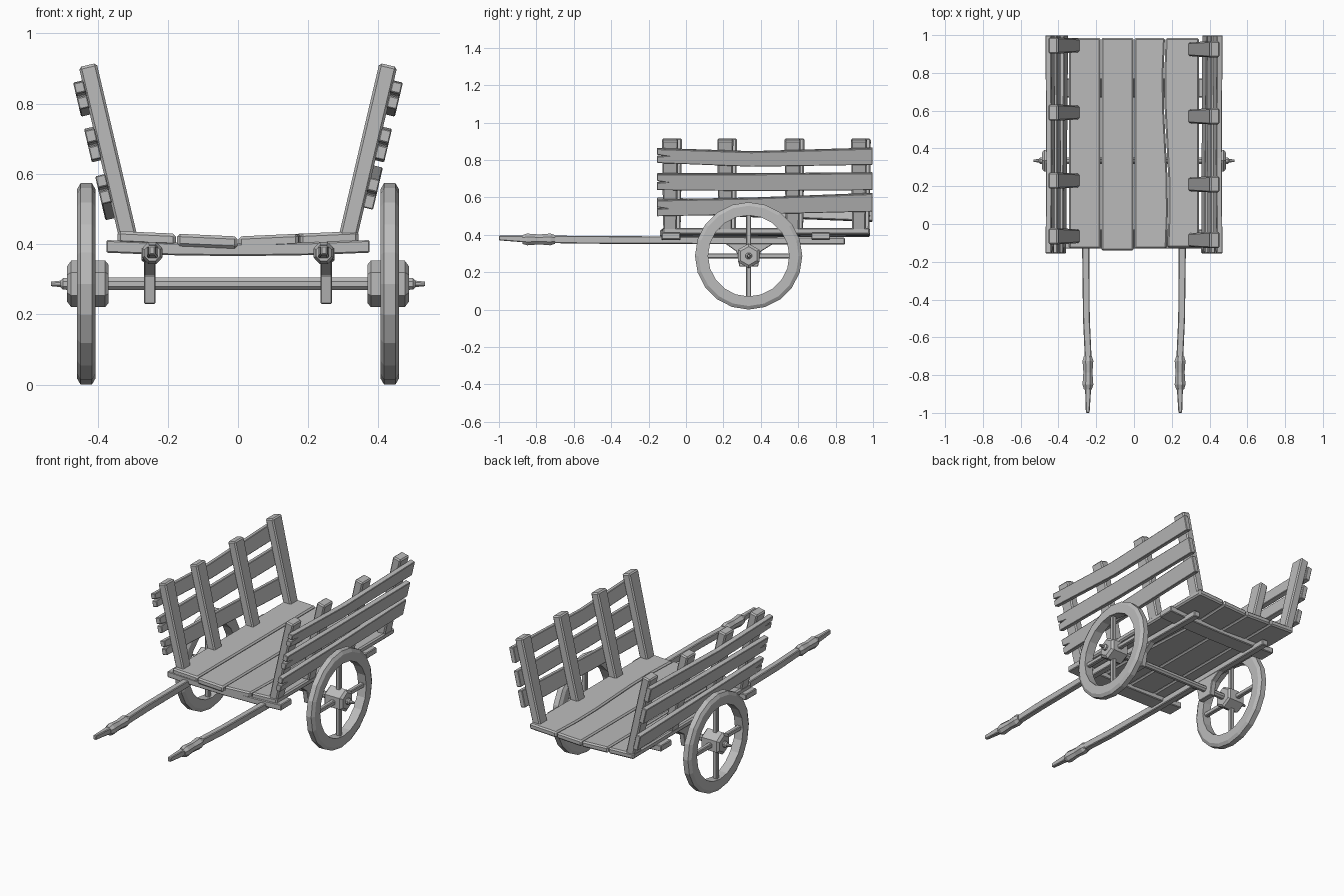
import bpy, bmesh, math
from mathutils import Vector

cube = bpy.data.objects.get("Cube")
if cube:
    bpy.data.objects.remove(cube)

wood = bpy.data.materials.new("grey_wood")
wood.use_nodes = True
GREY = (0.5, 0.5, 0.5, 1)
wood.diffuse_color = GREY
wood.node_tree.nodes["Principled BSDF"].inputs["Base Color"].default_value = GREY


def loft(name, rings, bevel=0.0, closed=False):
    """Skin a list of equal point rings; cap the ends unless closed."""
    bm = bmesh.new()
    vs = [[bm.verts.new(p) for p in ring] for ring in rings]
    n = len(rings[0])
    pairs = list(zip(vs, vs[1:])) + ([(vs[-1], vs[0])] if closed else [])
    for a, b in pairs:
        for i in range(n):
            j = (i + 1) % n
            bm.faces.new((a[i], a[j], b[j], b[i]))
    if not closed:
        bm.faces.new(vs[0])
        bm.faces.new(vs[-1])
    bmesh.ops.recalc_face_normals(bm, faces=bm.faces)
    mesh = bpy.data.meshes.new(name)
    bm.to_mesh(mesh)
    bm.free()
    mesh.materials.append(wood)
    ob = bpy.data.objects.new(name, mesh)
    bpy.context.collection.objects.link(ob)
    if bevel:
        mod = ob.modifiers.new("worn_edges", 'BEVEL')
        mod.width = bevel
        mod.segments = 1
        mod.limit_method = 'ANGLE'
    return ob


def box(name, lo, hi, bevel=0.004):
    (x0, y0, z0), (x1, y1, z1) = lo, hi
    return loft(name, [[(x0, y, z0), (x1, y, z0), (x1, y, z1), (x0, y, z1)]
                       for y in (y0, y1)], bevel)


def turned(name, profile, segs, closed=False, turn=0.0):
    """Revolve (x, radius) pairs about the axle line."""
    rings = []
    for x, r in profile:
        angles = [turn + math.tau * i / segs for i in range(segs)]
        rings.append([(x, AXLE_Y + r * math.cos(a), AXLE_Z + r * math.sin(a))
                      for a in angles])
    return loft(name, rings, closed=closed)


AXLE_Y, AXLE_Z = 0.335, 0.287

# Deck planks, dished toward the middle, with slightly wavy seams
seams = [-0.345, -0.175, 0.0, 0.17, 0.345]
fronts = [-0.13, -0.14, -0.13, -0.125]


def seam_x(i, y):
    return seams[i] + (0.012 * math.sin(5 * y + 1) if i == 3 else 0)


for i, front in enumerate(fronts):
    rings = []
    for k in range(7):
        y = front + (0.985 - front) * k / 6
        a, b = seam_x(i, y) + 0.002, seam_x(i + 1, y) - 0.002
        za, zb = 0.422 + 0.045 * abs(a), 0.422 + 0.045 * abs(b)
        rings.append([(a, y, za - 0.035), (b, y, zb - 0.035), (b, y, zb), (a, y, za)])
    loft(f"deck_plank_{i + 1}", rings, 0.008)

# Cross bearers under the deck, sagging in the middle
for name, y0, y1 in (("front_bearer", -0.13, -0.03), ("rear_bearer", 0.67, 0.77)):
    rings = []
    for x in (-0.375, -0.2, 0, 0.2, 0.375):
        z = 0.366 + 0.07 * x * x
        rings.append([(x, y0, z), (x, y1, z), (x, y1, z + 0.036), (x, y0, z + 0.036)])
    loft(name, rings, 0.004)

# Side frame geometry: sloping posts with slats on their outer faces
UP = Vector((0.235, 0, 1)).normalized()
OUT = Vector((UP.z, 0, -UP.x))


def frame_point(side, y, z, offset):
    p = Vector((0.315 + 0.235 * (z - 0.43), y, z)) + OUT * offset
    return (side * p.x, p.y, p.z)


for side, label in ((1, "left"), (-1, "right")):
    # Posts
    shift = -0.01 if side > 0 else 0.01
    for i, y in enumerate((-0.075, 0.22, 0.58, 0.935)):
        rings = []
        for z, half in ((0.415, 0.036), (0.66, 0.04), (0.91, 0.043)):
            rings.append([frame_point(side, y + shift + dy * half, z, off)
                          for dy, off in ((-1, -0.026), (1, -0.026), (1, 0.026), (-1, 0.026))])
        loft(f"{label}_post_{i + 1}", rings, 0.007)

    # Slats: (bottom, top) heights at front, middle and rear
    low = [(0.51, 0.595), (0.52, 0.605), (0.535, 0.63)]
    if side < 0:
        low = [(0.525, 0.605), (0.505, 0.59), (0.48, 0.57)]
    slats = {
        "lower": low,
        "middle": [(0.65, 0.735), (0.645, 0.735), (0.65, 0.74)],
        "upper": [(0.795, 0.87), (0.775, 0.853), (0.785, 0.872)],
    }
    for level, heights in slats.items():
        ys = (-0.155, 0.35, 0.998)
        outline = [(y, h[0]) for y, h in zip(ys, heights)]
        outline += [(y, h[1]) for y, h in reversed(list(zip(ys, heights)))]
        # Split in the front end of the board
        mid = sum(heights[0]) / 2
        outline += [(-0.155, mid + 0.007), (-0.11, mid), (-0.155, mid - 0.004)]
        loft(f"{label}_{level}_slat",
             [[frame_point(side, y, z, off) for y, z in outline] for off in (0.022, 0.052)],
             0.003)

    # Pull shaft: (y, x, z, half width, half height)
    path = [(-1.0, 0.245, 0.383, 0.010, 0.013), (-0.87, 0.243, 0.378, 0.016, 0.018),
            (-0.7, 0.243, 0.375, 0.018, 0.020), (-0.5, 0.252, 0.373, 0.018, 0.021),
            (-0.1, 0.256, 0.371, 0.019, 0.020), (0.85, 0.25, 0.366, 0.020, 0.018)]
    loft(f"{label}_shaft",
         [[(side * (x + sx * w), y, z + sz * h)
           for sx, sz in ((-1, -1), (1, -1), (1, 1), (-1, 1))]
          for y, x, z, w, h in path], 0.004)

    # Hand grip, waisted in the middle
    loft(f"{label}_grip",
         [[(side * 0.244 + r * math.cos(a), y, 0.375 + 1.1 * r * math.sin(a))
           for a in [math.pi / 8 + math.pi / 4 * i for i in range(8)]]
          for y, r in ((-0.875, 0.023), (-0.85, 0.031), (-0.785, 0.026),
                       (-0.725, 0.031), (-0.7, 0.023))])

    # Axle bracket
    bracket = [(0.2, 0.36), (0.48, 0.36), (0.4, 0.31), (0.385, 0.23),
               (0.285, 0.23), (0.27, 0.31)]
    loft(f"{label}_axle_bracket",
         [[(side * x, y, z) for y, z in bracket] for x in (0.235, 0.268)], 0.003)

    # Wheel: rim, hub and four spokes
    wx = side * 0.432
    turned(f"{label}_wheel_rim",
           [(wx + dx, r) for dx, r in ((-0.027, 0.217), (-0.027, 0.268), (-0.016, 0.287),
                                       (0.016, 0.287), (0.027, 0.268), (0.027, 0.217))],
           20, closed=True, turn=math.pi / 2)
    turned(f"{label}_hub",
           [(side * x, r) for x, r in ((0.368, 0.054), (0.378, 0.066), (0.475, 0.066),
                                       (0.487, 0.05))], 6, turn=math.pi / 6)
    s, reach = 0.013, 0.225
    box(f"{label}_upright_spokes", (wx - s, AXLE_Y - s, AXLE_Z - reach),
        (wx + s, AXLE_Y + s, AXLE_Z + reach))
    box(f"{label}_level_spokes", (wx - s, AXLE_Y - reach, AXLE_Z - s),
        (wx + s, AXLE_Y + reach, AXLE_Z + s))

# Axle with tapered ends
half = [(0.532, 0.007), (0.505, 0.010), (0.498, 0.018), (0.37, 0.019)]
turned("axle", [(-x, r) for x, r in half] + [(x, r) for x, r in reversed(half)], 8,
       turn=math.pi / 8)
